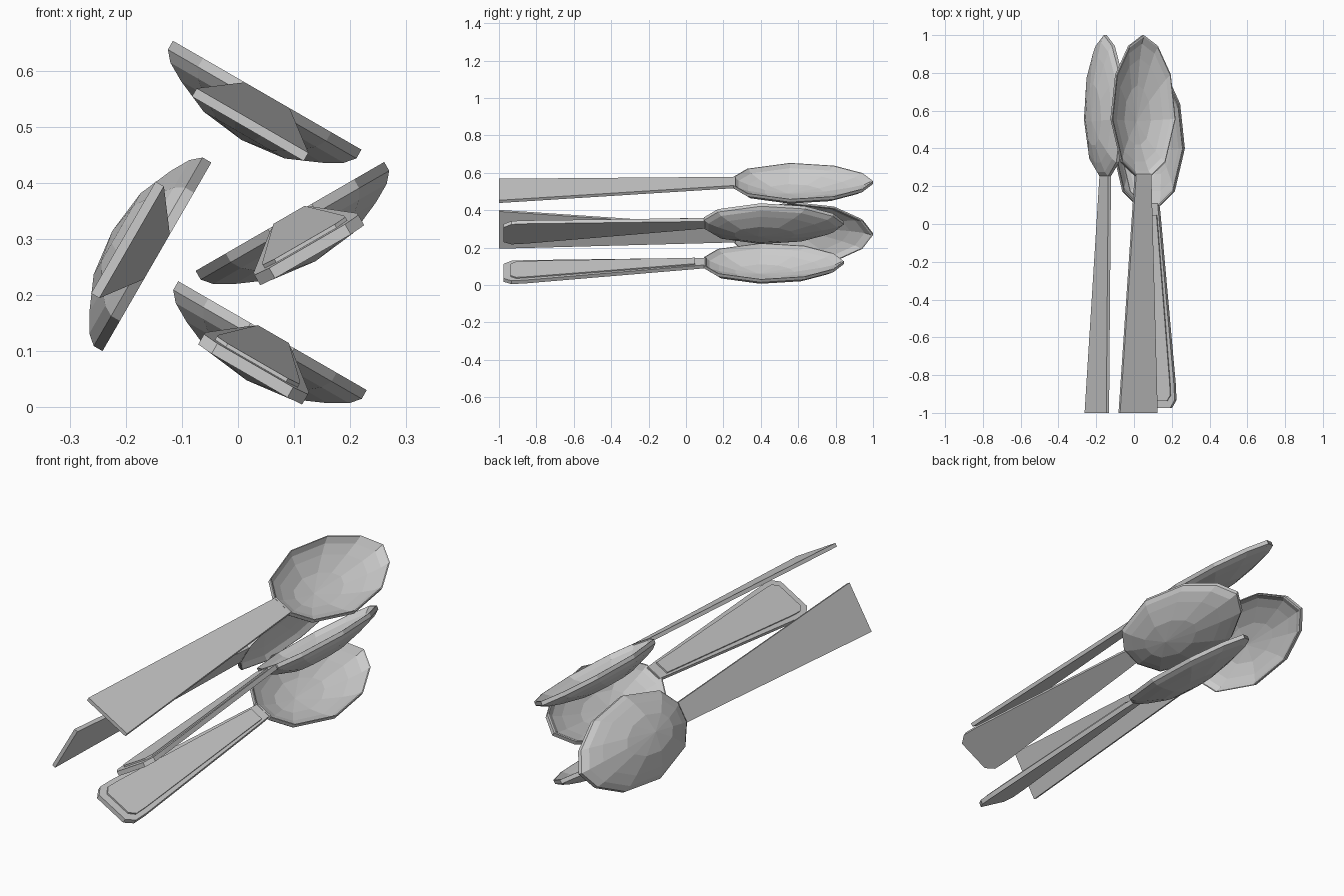
import bpy, bmesh
from math import radians

if "Cube" in bpy.data.objects:
    bpy.data.objects.remove(bpy.data.objects["Cube"])

# Right half of the bowl rim (half width, distance from neck), mirrored below
HALF_RIM = [(0.045, 0.0), (0.132, 0.074), (0.194, 0.303), (0.165, 0.539), (0.086, 0.69)]
RIM = HALF_RIM + [(0.0, 0.747)] + [(-x, y) for x, y in reversed(HALF_RIM)]
DEEPEST_Y = 0.29


def finish(bm, name, place):
    bmesh.ops.recalc_face_normals(bm, faces=bm.faces)
    mesh = bpy.data.meshes.new(name)
    bm.to_mesh(mesh)
    bm.free()
    ob = bpy.data.objects.new(name, mesh)
    bpy.context.collection.objects.link(ob)
    x, y, z, angle = place
    ob.location = (x, y, z)
    ob.rotation_euler = (0, radians(angle), 0)
    return ob


def bowl(name, place):
    # Shell lofted from the inner centre, over the rim, to the outer centre
    rings = [(0.42, -0.066), (0.73, -0.041), (0.90, -0.021), (0.98, 0.0), (1.0, 0.0),
             (1.0, -0.018), (0.92, -0.036), (0.75, -0.055), (0.43, -0.082)]
    bm = bmesh.new()
    loops = [[bm.verts.new((x * s, DEEPEST_Y + (y - DEEPEST_Y) * s, z)) for x, y in RIM]
             for s, z in rings]
    n = len(RIM)
    for a, b in zip(loops, loops[1:]):
        for i in range(n):
            j = (i + 1) % n
            bm.faces.new((a[i], a[j], b[j], b[i]))
    for loop, z in ((loops[0], -0.077), (loops[-1], -0.092)):
        c = bm.verts.new((0, DEEPEST_Y, z))
        for i in range(n):
            bm.faces.new((loop[i], loop[(i + 1) % n], c))
    finish(bm, name, place)


def slab(name, place, half, length, drop, top, bottom):
    # Symmetric plate that sinks by "drop" from the neck to the far end
    outline = half + [(-x, y) for x, y in reversed(half)]
    bm = bmesh.new()
    layers = []
    for off in (top, bottom):
        layers.append([bm.verts.new((x, y, off + drop * min(y, 0) / length)) for x, y in outline])
        bm.faces.new(layers[-1])
    a, b = layers
    for i in range(len(outline)):
        j = (i + 1) % len(outline)
        bm.faces.new((a[i], a[j], b[j], b[i]))
    finish(bm, name, place)


def plain_spoon(label, place):
    bowl(label + "_bowl", place)
    slab(label + "_handle", place, [(0.115, -1.253), (0.046, 0.012)], 1.253, 0.052, 0.0, -0.017)


def panel_spoon(label, place):
    bowl(label + "_bowl", place)
    # Handle with clipped end corners and a short straight neck
    slab(label + "_handle", place,
         [(0.078, -1.072), (0.107, -1.03), (0.106, -0.95), (0.042, -0.05), (0.036, 0.012)],
         1.07, 0.06, -0.001, -0.022)
    # Raised panel on the handle
    slab(label + "_panel", place,
         [(0.062, -1.035), (0.085, -1.005), (0.084, -0.94), (0.032, -0.05)],
         1.07, 0.06, 0.006, -0.01)


# x, y, z of the neck at rim height, and roll about the long axis
plain_spoon("top_spoon", (0.052, 0.253, 0.556, 30))
plain_spoon("side_spoon", (-0.1445, 0.253, 0.268, 120))
panel_spoon("middle_spoon", (0.0925, 0.097, 0.340, -30))
panel_spoon("bottom_spoon", (0.0615, 0.097, 0.1275, 30))
